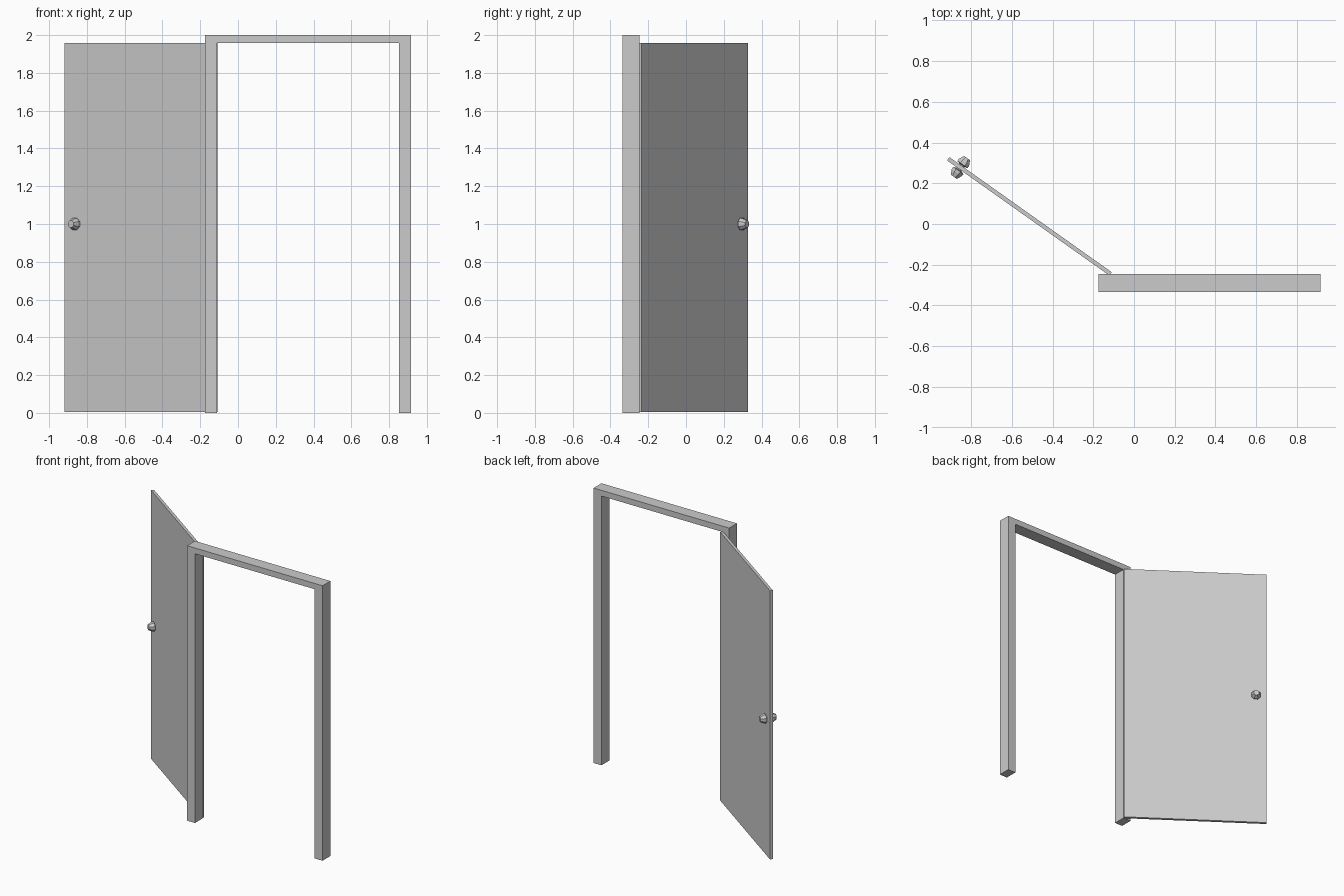
import bpy, math
from mathutils import Matrix, Vector

cube = bpy.data.objects.get("Cube")
if cube:
    bpy.data.objects.remove(cube, do_unlink=True)

grey = bpy.data.materials.new("plain_grey")
grey.use_nodes = True
colour = (0.6, 0.6, 0.6, 1)
grey.diffuse_color = colour
grey.node_tree.nodes["Principled BSDF"].inputs["Base Color"].default_value = colour


def mesh_object(name, verts, faces, matrix=Matrix()):
    mesh = bpy.data.meshes.new(name)
    mesh.from_pydata(verts, [], faces)
    mesh.materials.append(grey)
    obj = bpy.data.objects.new(name, mesh)
    obj.matrix_world = matrix
    bpy.context.collection.objects.link(obj)
    return obj


def prism(name, outline, y0, y1, matrix=Matrix()):
    """Extrude an x-z outline, counter-clockwise from the front, along y."""
    n = len(outline)
    verts = [(x, y, z) for y in (y0, y1) for x, z in outline]
    faces = [list(range(n)), list(range(2 * n - 1, n - 1, -1))]
    faces += [[i, i + n, (i + 1) % n + n, (i + 1) % n] for i in range(n)]
    return mesh_object(name, verts, faces, matrix)


# Door frame: two posts joined by a header in one outline
left, right, post, head = -0.175, 0.915, 0.063, 1.958
prism("door_frame", [(left, 0), (left + post, 0), (left + post, head),
                     (right - post, head), (right - post, 0), (right, 0),
                     (right, 2), (left, 2)], -0.335, -0.245)

# Door leaf, swung open about its hinge; local x runs from hinge to free edge
hinge, free = Vector((-0.115, -0.245, 0)), Vector((-0.912, 0.32, 0))
swing = free - hinge
width = swing.length
place = Matrix.Translation(hinge) @ Matrix.Rotation(math.atan2(swing.y, swing.x), 4, "Z")
prism("door_leaf", [(0, 0.004), (width, 0.004), (width, head), (0, head)],
      -0.01, 0.01, place)

# Faceted, tapered knob on each side of the door
sides = 8
profile = [(0.018, 0.0), (0.018, 0.014), (0.034, 0.018), (0.032, 0.032), (0.02, 0.056)]
for name, turn in (("back_knob", 0), ("front_knob", math.pi)):
    verts = [(r * math.cos(a), d, r * math.sin(a)) for r, d in profile
             for a in (math.tau * (i + 0.5) / sides for i in range(sides))]
    faces = [list(range(sides)),
             list(range(len(verts) - 1, len(verts) - sides - 1, -1))]
    for ring in range(len(profile) - 1):
        for i in range(sides):
            a, b = ring * sides + i, ring * sides + (i + 1) % sides
            faces.append([a, a + sides, b + sides, b])
    spot = Matrix.Translation((width - 0.073, 0, 1)) @ Matrix.Rotation(turn, 4, "Z")
    mesh_object(name, verts, faces, place @ spot)
